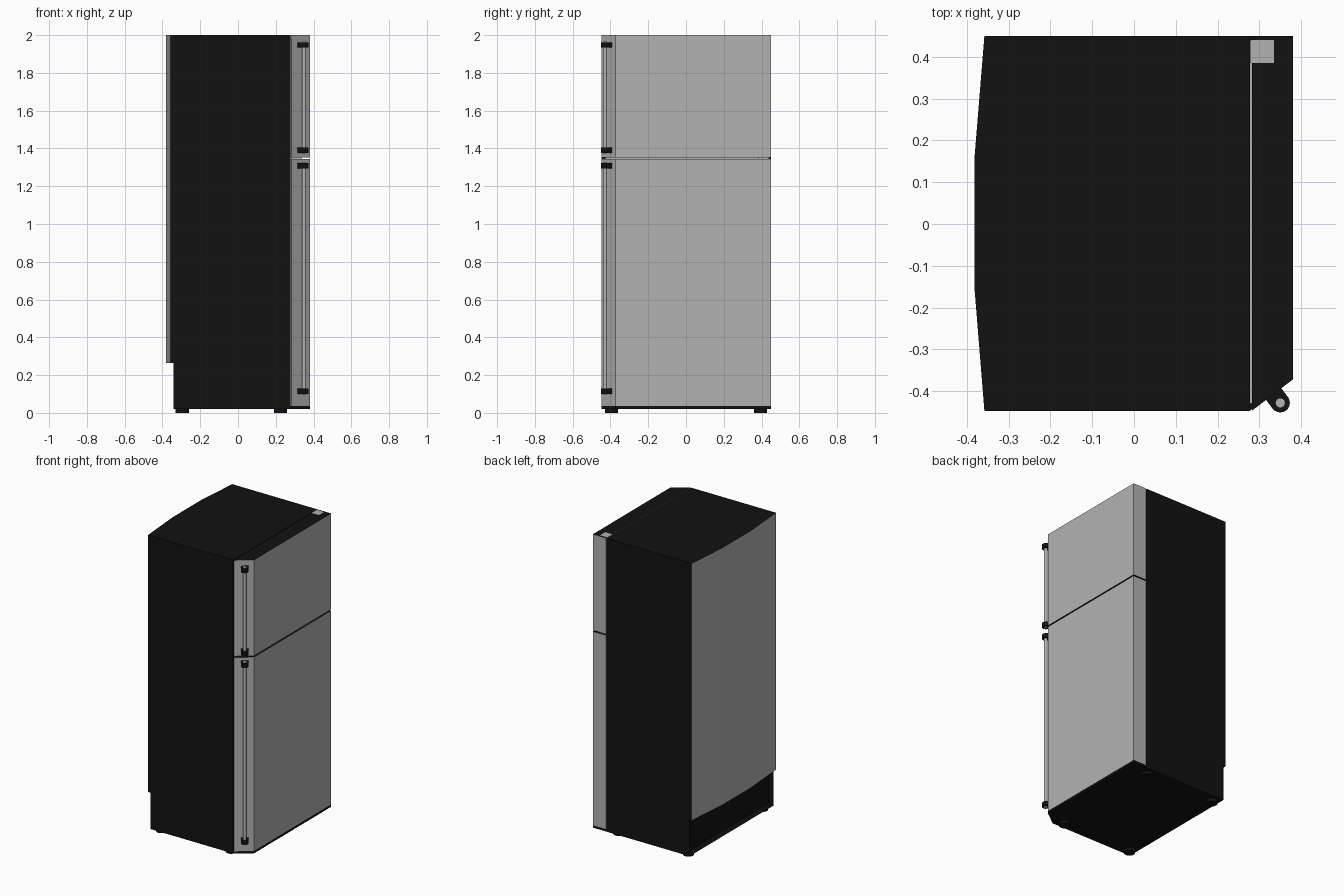
import bpy, bmesh, math
from mathutils import Vector, Matrix

if "Cube" in bpy.data.objects:
    bpy.data.objects.remove(bpy.data.objects["Cube"])


def material(name, value):
    m = bpy.data.materials.new(name)
    m.diffuse_color = (value, value, value, 1)
    m.use_nodes = True
    m.node_tree.nodes["Principled BSDF"].inputs["Base Color"].default_value = m.diffuse_color
    return m


BLACK = material("black_plastic", 0.006)
STEEL = material("brushed_steel", 0.45)


def finish(name, bm, mats):
    bmesh.ops.recalc_face_normals(bm, faces=bm.faces)
    me = bpy.data.meshes.new(name)
    bm.to_mesh(me)
    bm.free()
    for m in mats:
        me.materials.append(m)
    ob = bpy.data.objects.new(name, me)
    bpy.context.collection.objects.link(ob)
    return ob


def prism(name, outline, z0, z1, mats, steel_test=None, edit=None):
    """Extrude an xy outline; faces whose normal passes steel_test use slot 1."""
    bm = bmesh.new()
    base = bm.faces.new([bm.verts.new((x, y, z0)) for x, y in outline])
    new = bmesh.ops.extrude_face_region(bm, geom=[base])["geom"]
    bmesh.ops.translate(bm, vec=(0, 0, z1 - z0),
                        verts=[v for v in new if isinstance(v, bmesh.types.BMVert)])
    bmesh.ops.recalc_face_normals(bm, faces=bm.faces)
    if steel_test:
        for f in bm.faces:
            f.material_index = int(steel_test(f.normal))
    if edit:
        edit(bm)
    return finish(name, bm, mats)


def rect(x0, x1, y0, y1):
    return [(x0, y0), (x1, y0), (x1, y1), (x0, y1)]


def cylinder(name, x, y, z0, z1, r, n, mat):
    bm = bmesh.new()
    bmesh.ops.create_cone(bm, cap_ends=True, segments=n, radius1=r, radius2=r, depth=z1 - z0,
                          matrix=Matrix.Translation((x, y, (z0 + z1) / 2)))
    ob = finish(name, bm, [mat])
    for p in ob.data.polygons:
        p.use_smooth = abs(p.normal.z) < 0.5
    return ob


# Cabinet with bowed steel back
prism("cabinet", [(0.277, -0.447), (0.277, 0.45), (-0.358, 0.45), (-0.382, 0.155),
                  (-0.382, -0.15), (-0.358, -0.447)],
      0.265, 2.0, [BLACK, STEEL], lambda n: n.x < -0.5)


# Lower cabinet with a shallow recess in the back
def recess(bm):
    back = [f for f in bm.faces if f.normal.x < -0.9]
    bmesh.ops.inset_region(bm, faces=back, thickness=0.03, depth=0)
    bmesh.ops.translate(bm, vec=(0.02, 0, 0), verts=list(back[0].verts))


prism("lower_cabinet", rect(-0.342, 0.277, -0.447, 0.45), 0.02, 0.265, [BLACK], edit=recess)

# Door seal between cabinet and doors
prism("door_seal", rect(0.277, 0.285, -0.43, 0.44), 0.04, 1.98, [STEEL])

# Doors with chamfered handle corner and black end caps
door = [(0.282, -0.447), (0.38, -0.372), (0.38, 0.45), (0.282, 0.45)]
for name, z0, z1 in (("fridge_door", 0.036, 1.344), ("freezer_door", 1.352, 2.0)):
    prism(name, door, z0, z1, [BLACK, STEEL], lambda n: abs(n.z) < 0.5)
prism("door_bottom_trim", [(0.277, -0.447)] + door[1:3] + [(0.277, 0.45)], 0.02, 0.036, [BLACK])

# Hinges
hinge = rect(0.279, 0.335, 0.385, 0.44)
prism("top_hinge", hinge, 1.98, 2.001, [STEEL])
prism("middle_hinge", hinge, 1.344, 1.352, [STEEL])

# Handles: bar through two round-nosed brackets standing off the chamfer
centre = Vector((0.35, -0.428))
out = Vector((0.6, -0.8))
side = Vector((0.8, 0.6))
R = 0.023
nose = [centre + R * (out * math.cos(a) + side * math.sin(a))
        for a in (math.radians(-90 + 18 * i) for i in range(11))]
bracket = [tuple(p) for p in nose + [centre - out * 0.042 + side * R, centre - out * 0.042 - side * R]]
for name, z0, z1 in (("fridge_handle", 0.115, 1.308), ("freezer_handle", 1.39, 1.948)):
    cylinder(name + "_bar", centre.x, centre.y, z0 - 0.017, z1 + 0.017, 0.011, 16, STEEL)
    for tag, z in (("lower", z0), ("upper", z1)):
        prism(f"{name}_{tag}_bracket", bracket, z - 0.014, z + 0.014, [BLACK])

# Feet
for i, x in enumerate((-0.295, 0.225)):
    for j, y in enumerate((-0.395, 0.395)):
        cylinder(f"foot_{i}{j}", x, y, 0.0, 0.022, 0.035, 16, BLACK)
